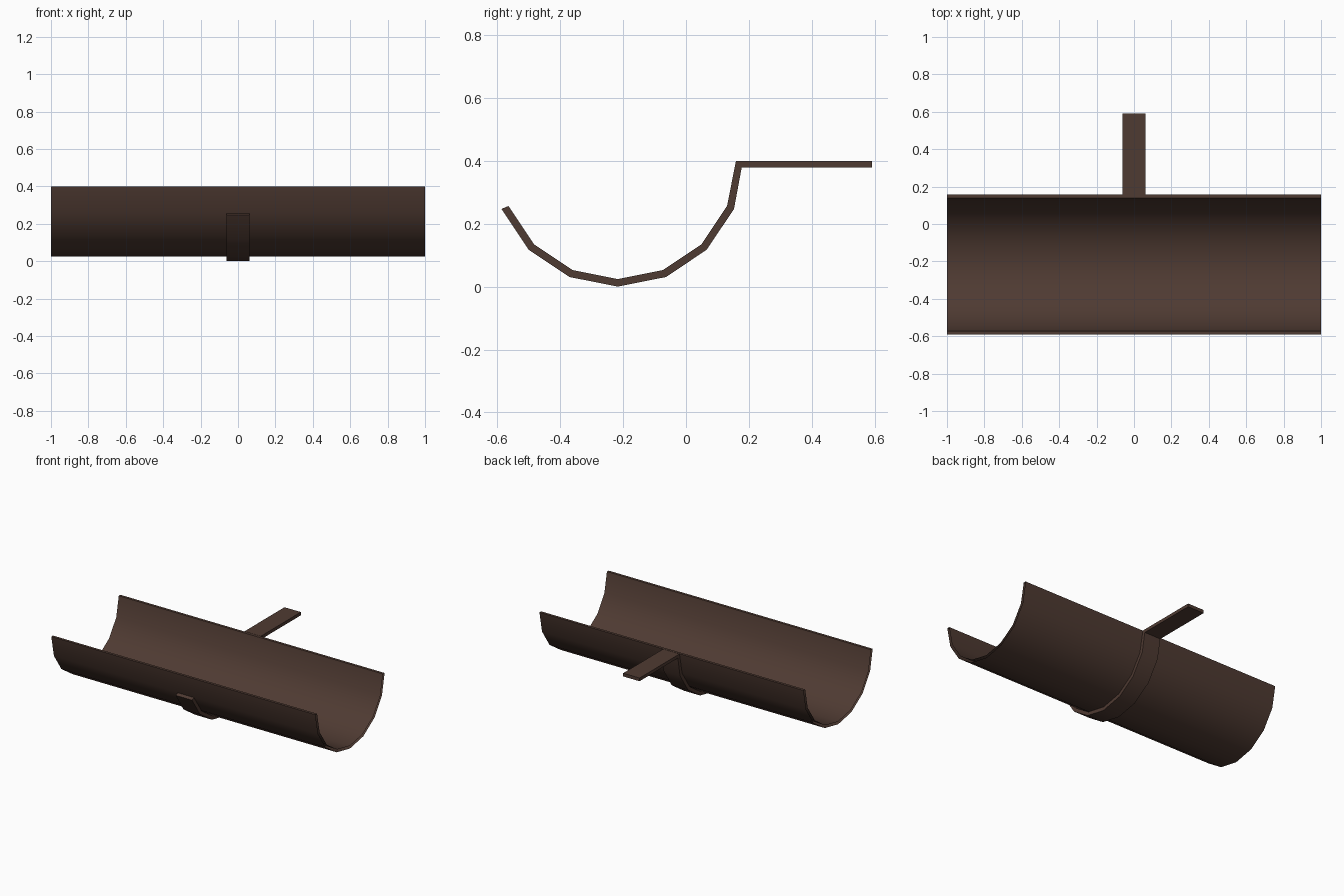
import bpy
import bmesh
from math import sin, cos, pi, radians

cube = bpy.data.objects.get("Cube")
if cube:
    bpy.data.objects.remove(cube, do_unlink=True)

CENTRE_Y, RIM_Z = -0.217, 0.40
SEGMENTS = 8

brown = bpy.data.materials.new("dark brown")
brown.use_nodes = True
colour = (0.078, 0.043, 0.032, 1)
brown.diffuse_color = colour
brown.node_tree.nodes["Principled BSDF"].inputs["Base Color"].default_value = colour


def arc(radius, first=0):
    """Lower half circle as (y, z) points, from the front rim to the back rim."""
    angles = [pi + pi * i / SEGMENTS for i in range(first, SEGMENTS + 1)]
    return [(CENTRE_Y + radius * cos(a), RIM_Z + radius * sin(a)) for a in angles]


def sweep(name, outer, inner, half_width, capped):
    """Extrude the band between two profiles along x."""
    bm = bmesh.new()
    loop = outer + inner[::-1]
    left, right = [[bm.verts.new((x, y, z)) for y, z in loop]
                   for x in (half_width, -half_width)]
    count = len(loop)
    for i in range(count):
        j = (i + 1) % count
        bm.faces.new((right[i], right[j], left[j], left[i]))
    if capped:
        for i in range(len(outer) - 1):
            quad = (i, i + 1, count - 2 - i, count - 1 - i)
            bm.faces.new([left[k] for k in quad])
            bm.faces.new([right[k] for k in reversed(quad)])
    mesh = bpy.data.meshes.new(name)
    bm.to_mesh(mesh)
    bm.free()
    mesh.materials.append(brown)
    obj = bpy.data.objects.new(name, mesh)
    bpy.context.collection.objects.link(obj)
    bpy.ops.object.select_all(action="DESELECT")
    obj.select_set(True)
    bpy.context.view_layer.objects.active = obj
    bpy.ops.object.shade_smooth_by_angle(angle=radians(30))


# Half-round trough: two skins joined along the rims, open at both ends
sweep("gutter_trough", arc(0.374), arc(0.356), 1.0, False)

# Strap that hugs the trough from below, then turns into a flat arm at the back
ARM_END, ARM_BOTTOM = 0.591, 0.378
outer = arc(0.40, 1)[:-1] + [(0.177, ARM_BOTTOM), (ARM_END, ARM_BOTTOM)]
inner = arc(0.376, 1) + [(ARM_END, RIM_Z)]
sweep("support_bracket", outer, inner, 0.062, True)
